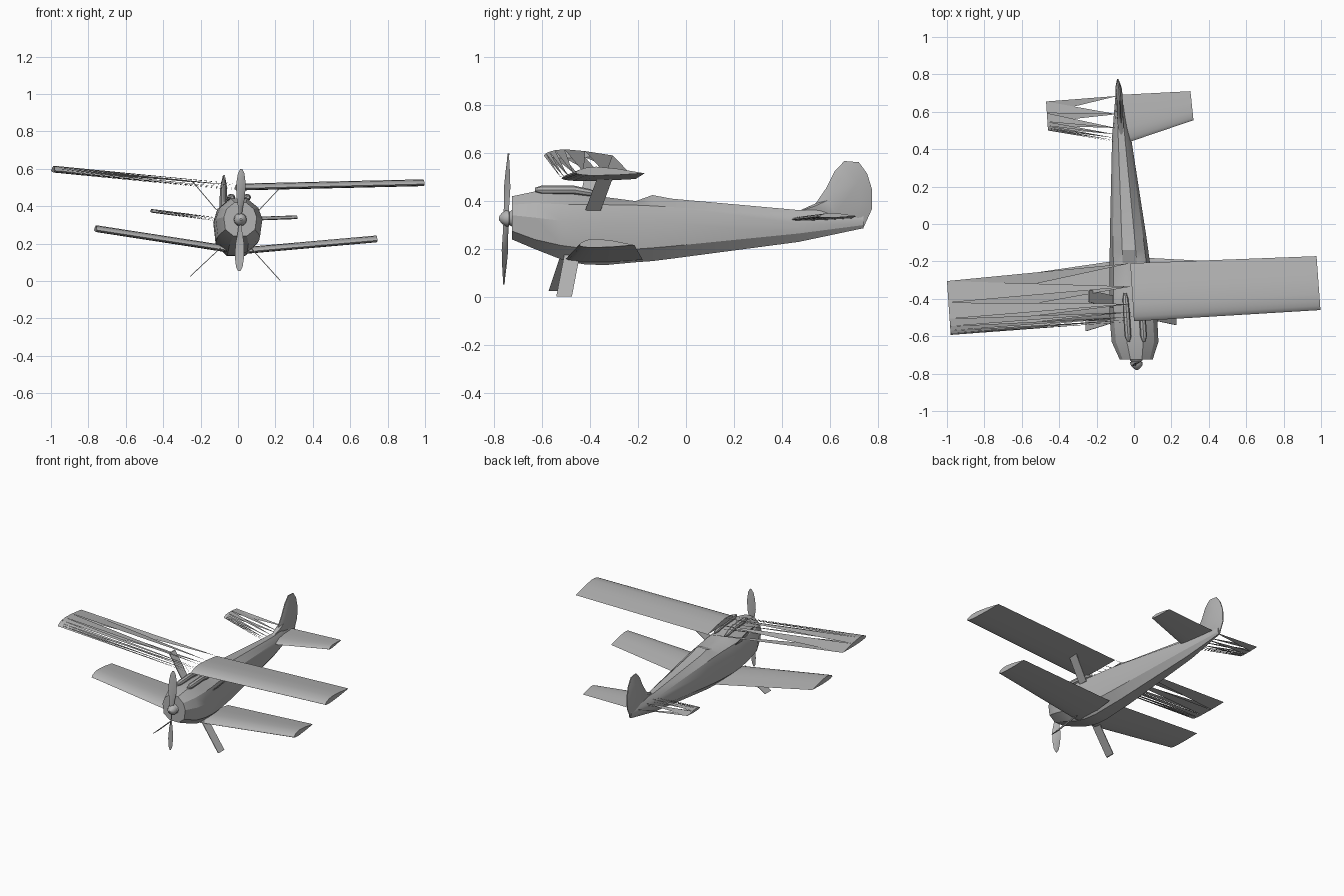
import bpy, bmesh, math
from mathutils import Vector

if "Cube" in bpy.data.objects:
    bpy.data.objects.remove(bpy.data.objects["Cube"])

grey = bpy.data.materials.new("grey")
grey.diffuse_color = (0.45, 0.45, 0.45, 1)
grey.use_nodes = True
grey.node_tree.nodes["Principled BSDF"].inputs["Base Color"].default_value = grey.diffuse_color


def cx(y):
    """Centre line of the slightly yawed airframe."""
    return -0.036 - 0.066 * y


def make(name, verts, faces, smooth=0, fix=True):
    me = bpy.data.meshes.new(name)
    me.from_pydata([tuple(v) for v in verts], [], faces)
    me.materials.append(grey)
    if fix:
        bm = bmesh.new()
        bm.from_mesh(me)
        bmesh.ops.recalc_face_normals(bm, faces=bm.faces)
        bm.to_mesh(me)
        bm.free()
    ob = bpy.data.objects.new(name, me)
    bpy.context.collection.objects.link(ob)
    if smooth:
        bpy.ops.object.select_all(action='DESELECT')
        ob.select_set(True)
        bpy.context.view_layer.objects.active = ob
        bpy.ops.object.shade_smooth_by_angle(angle=math.radians(smooth))
    return ob


def loft(name, rings, smooth=30):
    n = len(rings[0])
    verts = [p for r in rings for p in r]
    faces = [tuple(range(n)), tuple(range(len(verts) - n, len(verts)))]
    for k in range(len(rings) - 1):
        for i in range(n):
            j = (i + 1) % n
            faces.append((k * n + i, k * n + j, k * n + n + j, k * n + n + i))
    return make(name, verts, faces, smooth)


# Fuselage: y, half width, top, shoulder, lower edge, bottom
SECTIONS = [
    (-.725, .088, .420, .385, .275, .240), (-.63, .125, .440, .392, .240, .200),
    (-.52, .127, .435, .387, .215, .157), (-.43, .125, .427, .385, .203, .137),
    (-.34, .118, .417, .385, .197, .133), (-.21, .108, .400, .383, .200, .145),
    (-.14, .103, .425, .380, .205, .150), (-.06, .097, .410, .375, .212, .160),
    (.47, .050, .3625, .335, .265, .230), (.74, .010, .360, .330, .300, .287)]
rings = []
for y, w, top, sh, low, bot in SECTIONS:
    half = [(.35 * w, top), (.82 * w, sh), (w, sh * .6 + low * .4),
            (.9 * w, low), (.4 * w, bot)]
    pts = half + [(-x, z) for x, z in reversed(half)]
    rings.append([(cx(y) + x, y, z) for x, z in pts])
loft("fuselage", rings, 25)

# Fin: flat lens with a thick core
FIN = [(.45, .35), (.54, .39), (.585, .455), (.62, .525), (.66, .567), (.72, .562),
       (.755, .515), (.775, .45), (.775, .367), (.74, .29), (.60, .30)]


def fin_ring(scale, off):
    out = []
    for y, z in FIN:
        y, z = .66 + (y - .66) * scale, .42 + (z - .42) * scale
        out.append((cx(y) + off + .03 * (z - .38), y, z))
    return out


loft("fin", [fin_ring(.6, -.016), fin_ring(1, -.003), fin_ring(1, .003), fin_ring(.6, .016)], 40)

# Wings: airfoil as chord fraction, upper and lower height
AIRFOIL = [(0, 0, 0), (.03, .35, -.2), (.08, .6, -.3), (.16, .85, -.38),
           (.3, 1, -.4), (.6, .7, -.3), (1, 0, 0)]


def section(le, te, thick):
    le, te = Vector(le), Vector(te)
    loop = [(t, u) for t, u, d in AIRFOIL] + [(t, d) for t, u, d in AIRFOIL[-2:0:-1]]
    return [le.lerp(te, t) + Vector((0, 0, h * thick)) for t, h in loop]


def wing(name, root, tip, thick):
    loft(name, [section(*root, thick), section(*tip, thick)], 40)


def split_wing(name, root, tip, thick):
    """Wing whose skin is reduced to long slivers from the tip to the root."""
    r, t = section(*root, thick), section(*tip, thick)
    n = len(r)
    faces = [tuple(range(n, 2 * n))]
    for i in range(n):
        faces.append((i, n + (i + 1) % n, n + i))
    make(name, r + t, faces, fix=False)


UP_ROOT = ((0, -.52, .495), (-.02, -.21, .492))
wing("upper_right_wing", UP_ROOT, ((.997, -.46, .518), (.976, -.172, .516)), .026)
split_wing("upper_left_wing", UP_ROOT, ((-.98, -.593, .59), (-1, -.305, .59)), .026)

wing("lower_right_wing", ((.03, -.505, .155), (.05, -.18, .155)),
     ((.745, -.445, .217), (.73, -.215, .217)), .026)
wing("lower_left_wing", ((-.03, -.51, .16), (-.05, -.19, .16)),
     ((-.755, -.54, .272), (-.77, -.295, .272)), .026)

wing("right_tailplane", ((-.05, .43, .322), (-.085, .69, .328)),
     ((.318, .555, .336), (.302, .71, .338)), .014)
split_wing("left_tailplane", ((-.10, .44, .322), (-.085, .685, .328)),
           ((-.46, .50, .37), (-.47, .655, .373)), .014)


# Thin plates: wing struts and undercarriage legs
def plate(name, a, b, chord=.065, t=.003):
    def ring(p):
        x, y, z = p
        c = chord / 2
        return [(x - t, y - c, z), (x + t, y - c, z), (x + t, y + c, z), (x - t, y + c, z)]
    loft(name, [ring(a), ring(b)], 0)


plate("right_strut", (.095, -.388, .36), (.222, -.338, .495))
plate("left_strut", (-.115, -.415, .38), (-.242, -.385, .53))
plate("right_leg", (.07, -.475, .175), (.225, -.508, .003))
plate("left_leg", (-.095, -.49, .175), (-.255, -.54, .025))


# Round parts along the yawed axis
def turned(name, x, z, prof, n=12, smooth=35):
    """prof holds (y, radius, z shift)."""
    rings = []
    for y, r, dz in prof:
        rings.append([(x - .066 * y + r * math.cos(a), y, z + dz + r * math.sin(a))
                      for a in (2 * math.pi * i / n for i in range(n))])
    loft(name, rings, smooth)


turned("spinner", -.036, .328, [(-.780, .006, 0), (-.768, .022, 0), (-.752, .033, 0),
                                (-.738, .034, 0), (-.736, .027, 0), (-.715, .042, 0)])
for name, x in (("left_top_pipe", -.072), ("right_top_pipe", .012)):
    turned(name, x, .447, [(-.63, .008, 0), (-.60, .018, 0), (-.47, .018, 0),
                           (-.40, .015, -.012), (-.37, .008, -.018)], 8)

# Propeller: two twisted blades, radius, half width, twist
BLADE = [(.0, .012, 60), (.06, .016, 45), (.13, .027, 30), (.20, .026, 20),
         (.25, .018, 14), (.273, .006, 12)]
for name, s in (("upper_blade", 1), ("lower_blade", -1)):
    rings = []
    for r, w, deg in BLADE:
        a = math.radians(deg) * s
        u = Vector((math.cos(a), math.sin(a), 0))
        v = Vector((-math.sin(a), math.cos(a), 0))
        c = Vector((.012 + .02 * r * s, -.75 + .035 * r * s, .325 + r * s))
        rings.append([c - u * w, c - v * .004, c + u * w, c + v * .004])
    loft(name, rings, 40)
